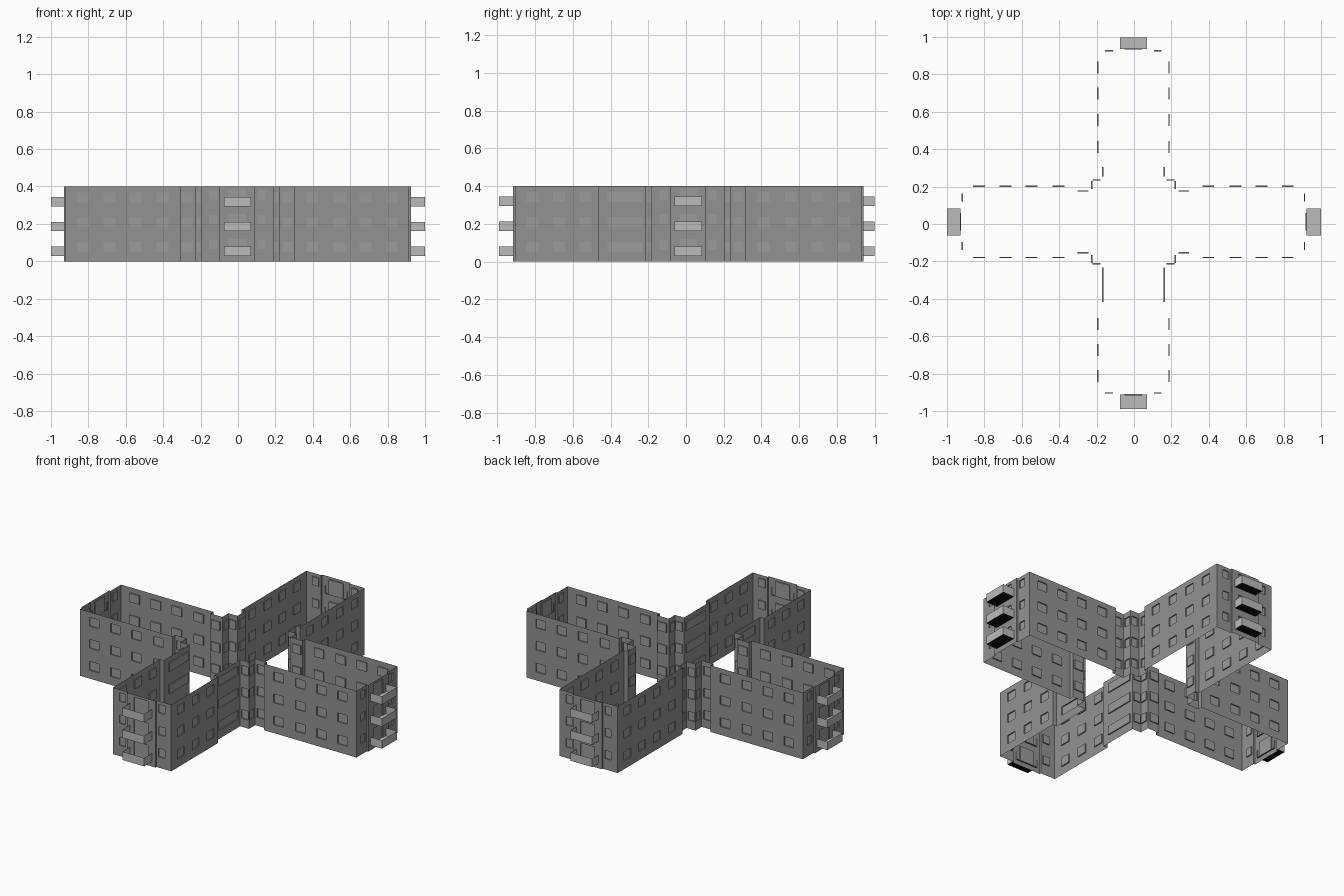
import bpy, bmesh
from mathutils import Vector, Matrix

if "Cube" in bpy.data.objects:
    bpy.data.objects.remove(bpy.data.objects["Cube"])

H = 0.40                                   # wall height
PITCH = 0.1325                             # storey height
DEPTH = 0.007                              # window recess
CENTRE = Vector((-0.003, 0.0115, 0))


def grey(name, v):
    m = bpy.data.materials.new(name)
    m.diffuse_color = (v, v, v, 1)
    m.use_nodes = True
    m.node_tree.nodes["Principled BSDF"].inputs["Base Color"].default_value = m.diffuse_color
    return m


WALL, PANE = grey("wall_grey", 0.29), grey("pane_grey", 0.33)
TRAY, SOFFIT = grey("balcony_grey", 0.5), grey("soffit_black", 0.004)


def finish(bm, name, mats):
    bmesh.ops.remove_doubles(bm, verts=bm.verts, dist=1e-5)
    mesh = bpy.data.meshes.new(name)
    bm.to_mesh(mesh)
    bm.free()
    for m in mats:
        mesh.materials.append(m)
    ob = bpy.data.objects.new(name, mesh)
    bpy.context.collection.objects.link(ob)
    return ob


def wall(bm, p, q, spans=(), sill=0.05, tall=0.053, flip=(1, 1)):
    """Single-skin wall from p to q; every span (u0, u1) gets one recess per storey."""
    p, q = Vector((*p, 0)), Vector((*q, 0))
    d = (q - p).normalized()
    inward = Vector((-d.y, d.x, 0)) * DEPTH
    rows = [(sill + k * PITCH, sill + tall + k * PITCH) for k in range(3)] if spans else []
    us = sorted({0, (q - p).length, *[u for s in spans for u in s]})
    zs = sorted({0, H, *[z for r in rows for z in r]})

    def face(cs, slot=0):
        vs = [bm.verts.new((c.x * flip[0] + CENTRE.x, c.y * flip[1] + CENTRE.y, c.z)) for c in cs]
        bm.faces.new(vs if flip[0] * flip[1] > 0 else vs[::-1]).material_index = slot

    for u0, u1 in zip(us, us[1:]):
        for z0, z1 in zip(zs, zs[1:]):
            c = [p + d * u + Vector((0, 0, z)) for u, z in ((u0, z0), (u1, z0), (u1, z1), (u0, z1))]
            if (u0, u1) in spans and (z0, z1) in rows:
                b = [v + inward for v in c]
                face(b, 1)
                for i in range(4):
                    j = (i + 1) % 4
                    face([c[i], c[j], b[j], b[i]])
            else:
                face(c)


def spans(centres, half):
    return sorted((c - half, c + half) for c in centres)


# Wing walls: one quarter of the cross plan, mirrored into four
END, HALF, INNER, POST, STEP = 0.9185, 0.194, 0.168, 0.227, 0.305
side = [0.40, 0.545, 0.685, 0.825]
for sx in (1, -1):
    for sy in (1, -1):
        bm = bmesh.new()
        f = (sx, sy)
        ystep = STEP if sy > 0 else 0.4725   # front wing has a longer link wall
        ywin = side if sy > 0 else side[1:]
        wall(bm, (END, 0.095), (END, HALF), spans([0.035], 0.021), 0.065, 0.05, f)
        wall(bm, (END, HALF), (STEP, HALF), spans([END - c for c in side], 0.032), flip=f)
        wall(bm, (STEP, HALF), (STEP, INNER), flip=f)
        wall(bm, (STEP, INNER), (POST, INNER), spans([0.036], 0.029), flip=f)
        wall(bm, (POST, INNER), (POST, POST), [(0.008, 0.051)], flip=f)
        wall(bm, (POST, POST), (INNER, POST), [(0.008, 0.051)], flip=f)
        n = ystep - POST
        wall(bm, (INNER, POST), (INNER, ystep), [(0.016, n - 0.012 if sy > 0 else n - 0.045)], flip=f)
        wall(bm, (INNER, ystep), (HALF, ystep), flip=f)
        wall(bm, (HALF, ystep), (HALF, END), spans([c - ystep for c in ywin], 0.032), flip=f)
        wall(bm, (HALF, END), (0.095, END), spans([0.064], 0.021), 0.065, 0.05, f)
        finish(bm, "wing_walls_%s_%s" % ("back" if sy > 0 else "front", "right" if sx > 0 else "left"),
               [WALL, PANE])

# End bays with balcony doors, and the balcony trays
BAY = 0.928
ends = [((1, 0), "right", 1.0), ((0, 1), "back", 0.998), ((-1, 0), "left", 1.0), ((0, -1), "front", 0.99)]
for (dx, dy), name, reach in ends:
    n, t = Vector((dx, dy)), Vector((-dy, dx))
    at = lambda a, b: tuple(n * a + t * b)
    bm = bmesh.new()
    wall(bm, at(END, -0.095), at(BAY, -0.095))
    wall(bm, at(BAY, -0.095), at(BAY, 0.095), [(0.048, 0.142)], 0.03, 0.09)
    wall(bm, at(BAY, 0.095), at(END, 0.095))
    finish(bm, "end_bay_" + name, [WALL, PANE])

    bm = bmesh.new()
    start = (n * (BAY - 0.004) + CENTRE.xy).dot(n)
    size = reach - start
    mid = n * (start + reach) / 2 + t * CENTRE.xy.dot(t)
    for k in range(3):
        m = Matrix.Translation((mid.x, mid.y, 0.054 + k * PITCH)) @ Matrix.Diagonal(
            (size if dx else 0.144, size if dy else 0.144, 0.05, 1))
        bmesh.ops.create_cube(bm, size=1, matrix=m)
    bm.normal_update()
    away = Vector((-dx, -dy, 0))
    drop = [f for f in bm.faces if f.normal.z > 0.5 or f.normal.dot(away) > 0.5]
    bmesh.ops.delete(bm, geom=drop, context='FACES')
    # Tray floor seen from above, dark soffit just below it
    for f in [f for f in bm.faces if f.normal.z < -0.5]:
        up = [bm.verts.new(v.co + Vector((0, 0, 0.003))) for v in f.verts]
        bm.faces.new(up[::-1])
        f.material_index = 1
    finish(bm, "balconies_" + name, [TRAY, SOFFIT])
